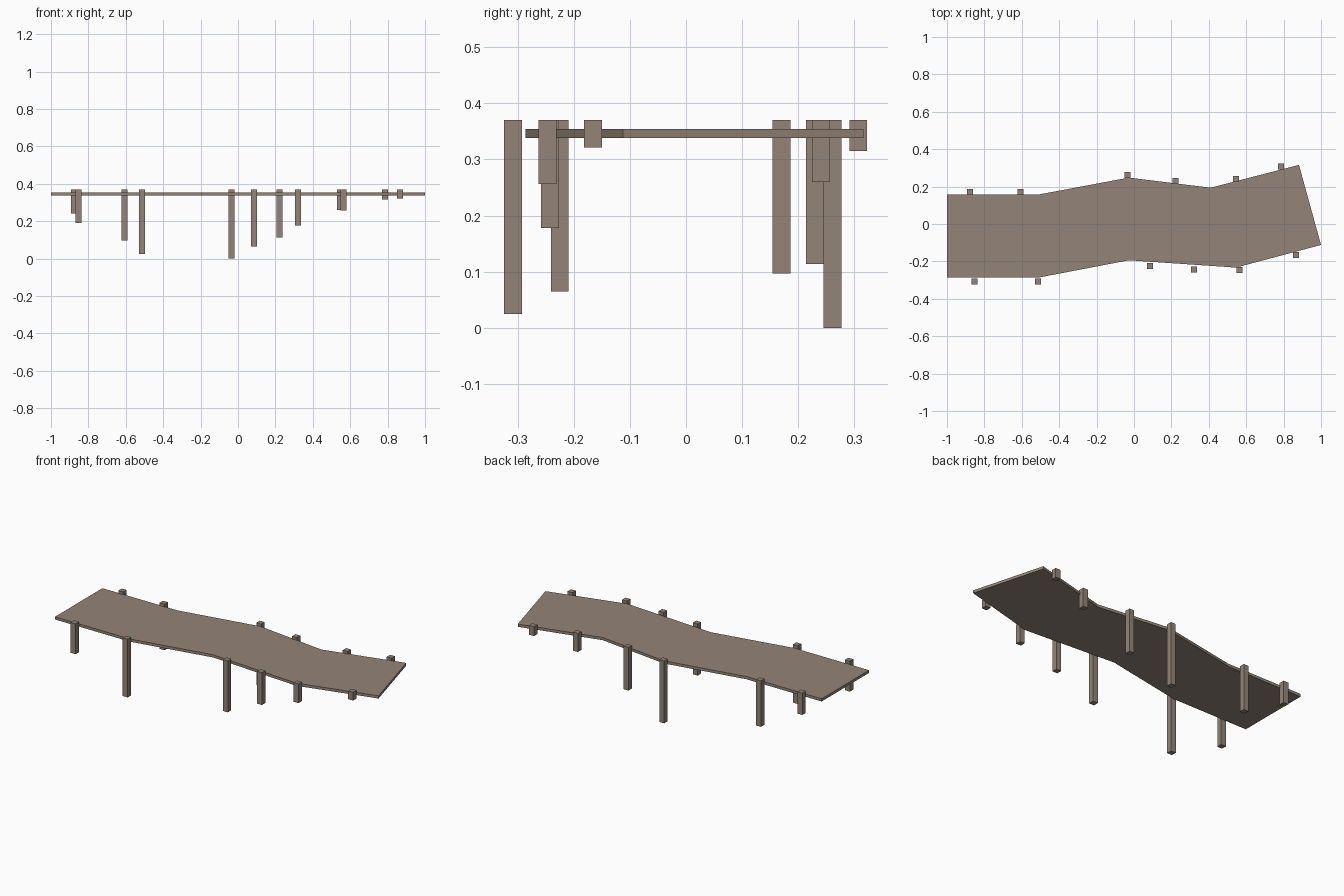
import bpy, bmesh

if "Cube" in bpy.data.objects:
    bpy.data.objects.remove(bpy.data.objects["Cube"])

wood = bpy.data.materials.new("weathered_wood")
wood.diffuse_color = (0.295, 0.235, 0.188, 1)
wood.use_nodes = True
wood.node_tree.nodes["Principled BSDF"].inputs["Base Color"].default_value = wood.diffuse_color


def add_object(name, bm):
    bmesh.ops.recalc_face_normals(bm, faces=bm.faces)
    mesh = bpy.data.meshes.new(name)
    bm.to_mesh(mesh)
    bm.free()
    mesh.materials.append(wood)
    obj = bpy.data.objects.new(name, mesh)
    bpy.context.collection.objects.link(obj)
    return obj


# Deck: winding walkway as a thin slab, paired left/right edge points
DECK_BOTTOM, DECK_TOP = 0.338, 0.354
left = [(-1, 0.158), (-0.508, 0.158), (-0.027, 0.248), (0.41, 0.194), (0.882, 0.316)]
right = [(-1, -0.286), (-0.508, -0.286), (-0.027, -0.194), (0.545, -0.233), (1, -0.112)]
bm = bmesh.new()
a = [bm.verts.new((x, y, DECK_BOTTOM)) for x, y in left]
b = [bm.verts.new((x, y, DECK_BOTTOM)) for x, y in right]
for i in range(len(a) - 1):
    bm.faces.new((b[i], b[i + 1], a[i + 1], a[i]))
ext = bmesh.ops.extrude_face_region(bm, geom=bm.faces[:], use_keep_orig=True)
top = [v for v in ext["geom"] if isinstance(v, bmesh.types.BMVert)]
bmesh.ops.translate(bm, verts=top, vec=(0, 0, DECK_TOP - DECK_BOTTOM))
add_object("deck", bm)

# Posts: square piles along both edges, cut off where they meet the shore
POST_TOP, POST_WIDTH = 0.37, 0.032
posts = {
    "left_post": [(-0.877, 0.17, 0.24), (-0.606, 0.17, 0.097), (-0.035, 0.261, 0),
                  (0.221, 0.23, 0.114), (0.545, 0.241, 0.26), (0.787, 0.307, 0.315)],
    "right_post": [(-0.854, -0.308, 0.19), (-0.513, -0.308, 0.025), (0.086, -0.225, 0.065),
                   (0.321, -0.242, 0.178), (0.565, -0.247, 0.256), (0.866, -0.166, 0.321)],
}
for name, spots in posts.items():
    for n, (x, y, z0) in enumerate(spots, 1):
        bm = bmesh.new()
        bmesh.ops.create_cube(bm, size=1)
        bmesh.ops.scale(bm, verts=bm.verts, vec=(POST_WIDTH, POST_WIDTH, POST_TOP - z0))
        obj = add_object(f"{name}_{n}", bm)
        obj.location = (x, y, (POST_TOP + z0) / 2)
